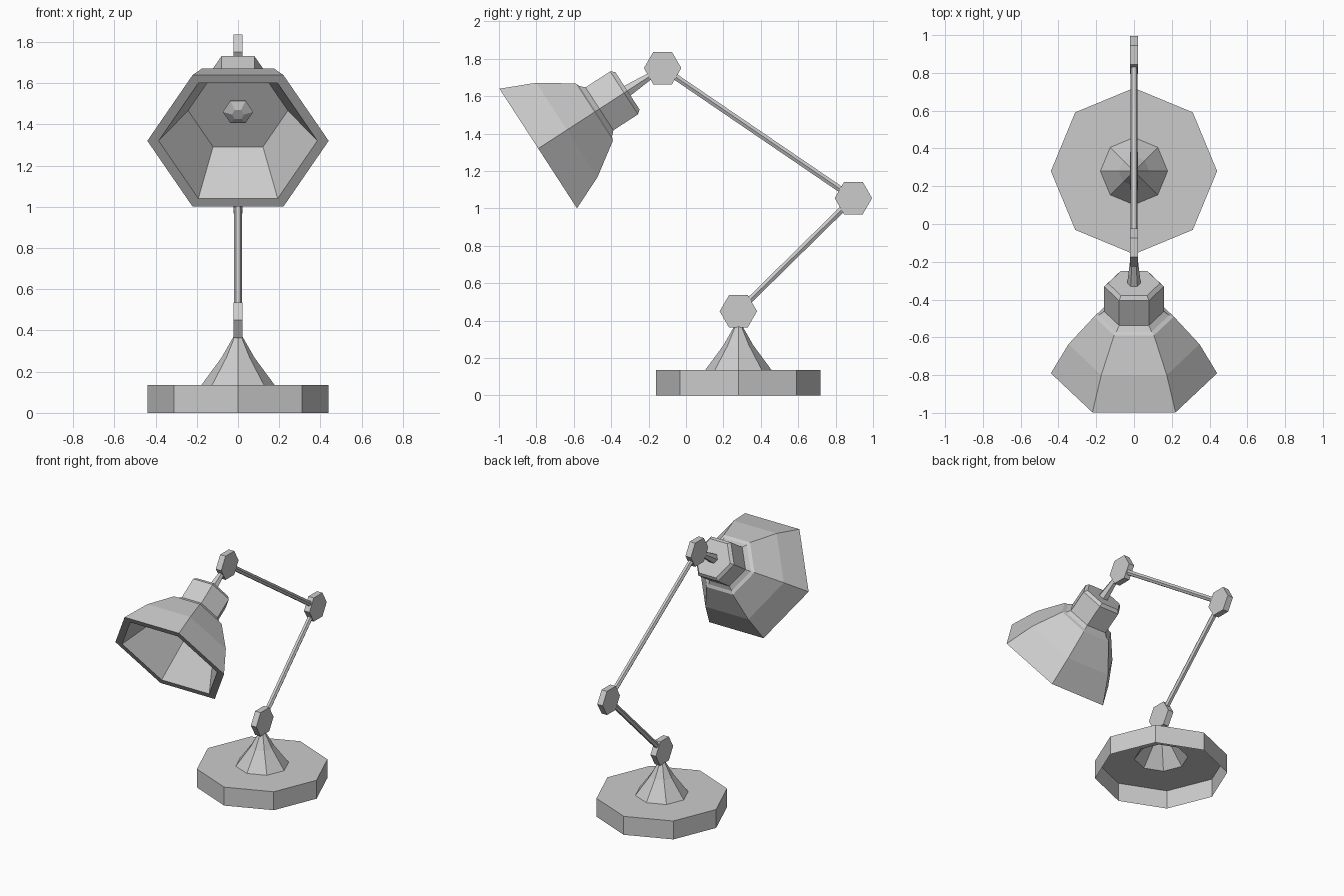
import bpy, bmesh, math
from mathutils import Vector

if "Cube" in bpy.data.objects:
    bpy.data.objects.remove(bpy.data.objects["Cube"])

X, Y = Vector((1, 0, 0)), Vector((0, 1, 0))


def lathe(name, profile, sides, origin, axis, ref=X):
    """Revolve (radius, height) points about an axis; first corner lies towards ref."""
    axis = axis.normalized()
    side = axis.cross(ref)
    bm = bmesh.new()
    rings = []
    for r, h in profile:
        centre = origin + axis * h
        if r == 0:
            rings.append([bm.verts.new(centre)])
            continue
        ring = []
        for i in range(sides):
            a = math.tau * i / sides
            ring.append(bm.verts.new(centre + (ref * math.cos(a) + side * math.sin(a)) * r))
        rings.append(ring)
    for lo, hi in zip(rings, rings[1:]):
        for i in range(sides):
            j = (i + 1) % sides
            if len(lo) == 1:
                bm.faces.new((lo[0], hi[j], hi[i]))
            elif len(hi) == 1:
                bm.faces.new((lo[i], lo[j], hi[0]))
            else:
                bm.faces.new((lo[i], lo[j], hi[j], hi[i]))
    mesh = bpy.data.meshes.new(name)
    bm.to_mesh(mesh)
    bm.free()
    obj = bpy.data.objects.new(name, mesh)
    bpy.context.collection.objects.link(obj)
    return obj


# Base: hollow octagonal foot flowing into a flared stem
lathe("base", [(0.44, 0), (0.44, 0.135), (0.178, 0.135), (0.08, 0.268), (0.022, 0.37)],
      8, Vector((0, 0.28, 0)), Vector((0, 0, 1)))

# Hexagonal joints
joints = [Vector((0, 0.28, 0.45)), Vector((0, 0.895, 1.055)), Vector((0, -0.125, 1.75))]
for name, p in zip(("base_joint", "elbow_joint", "head_joint"), joints):
    lathe(name, [(0, -0.022), (0.1, -0.022), (0.1, 0.022), (0, 0.022)], 6, p, X, Y)

# Arms between the joints
for name, a, b in (("lower_arm", joints[0], joints[1]), ("upper_arm", joints[1], joints[2])):
    d = b - a
    lathe(name, [(0.019, 0.07), (0.019, d.length - 0.07)], 6, a, d)

# Lamp head, measured from the rim centre along its tilted axis
rim = Vector((0, -0.79, 1.32))
tilt = Vector((0, 0.839, 0.544))

# Shade: inner wall, flat rim, bent outer wall and shoulder
lathe("shade", [(0, 0.27), (0.242, 0.27), (0.385, 0), (0.44, 0),
                (0.347, 0.183), (0.211, 0.357), (0.186, 0.366), (0.158, 0.39)],
      6, rim, tilt)

# Socket cap behind the shade
lathe("socket_cap", [(0.158, 0.39), (0.158, 0.547), (0.138, 0.568), (0, 0.568)], 6, rim, tilt)

# Tapered neck to the head joint
lathe("neck", [(0.036, 0.565), (0.019, 0.73)], 6, rim, tilt)

# Bulb
lathe("bulb", [(0, 0.235), (0.03, 0.235), (0.074, 0.258), (0.062, 0.28)], 6, rim, tilt)
